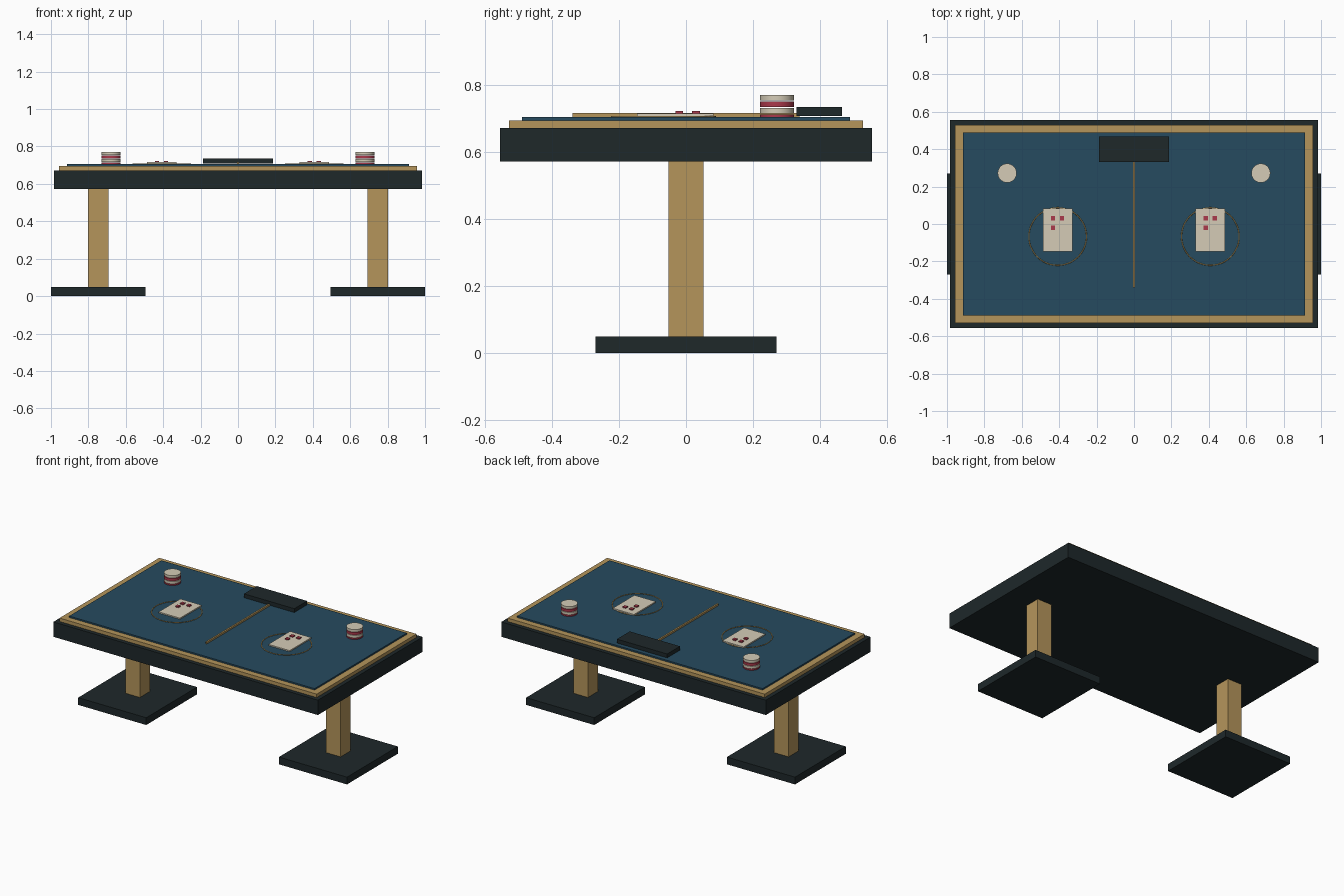
import bpy

if "Cube" in bpy.data.objects:
    bpy.data.objects.remove(bpy.data.objects["Cube"])


def material(name, rgb):
    m = bpy.data.materials.new(name)
    m.diffuse_color = (*rgb, 1)
    m.use_nodes = True
    m.node_tree.nodes["Principled BSDF"].inputs["Base Color"].default_value = m.diffuse_color
    return m


DARK = material("dark_wood", (0.013, 0.021, 0.023))
GOLD = material("gold_wood", (0.46, 0.30, 0.105))
BLUE = material("blue_felt", (0.019, 0.07, 0.115))
CREAM = material("cream", (0.66, 0.60, 0.47))
RED = material("red", (0.40, 0.04, 0.07))


def finish(name, mat):
    ob = bpy.context.object
    ob.name = name
    ob.data.materials.append(mat)
    return ob


def box(name, x, y, z, mat):
    """Box from (min, max) ranges on each axis."""
    bpy.ops.mesh.primitive_cube_add(size=1, location=[sum(r) / 2 for r in (x, y, z)])
    ob = finish(name, mat)
    ob.scale = [r[1] - r[0] for r in (x, y, z)]
    bpy.ops.object.transform_apply(location=False, rotation=False, scale=True)


def centred(c, size):
    return (c - size / 2, c + size / 2)


# Layered table top
box("table_top", (-0.984, 0.984), (-0.557, 0.557), (0.572, 0.672), DARK)
box("rim_trim", (-0.957, 0.957), (-0.53, 0.53), (0.672, 0.695), GOLD)
box("felt_surface", (-0.913, 0.913), (-0.49, 0.49), (0.695, 0.705), BLUE)

# Centre line and dealer tray
box("centre_line", centred(0, 0.011), (-0.34, 0.34), (0.705, 0.717), GOLD)
box("dealer_tray", (-0.187, 0.187), (0.331, 0.467), (0.709, 0.735), DARK)

for side, s in (("left", -1), ("right", 1)):
    # Pedestal
    box(side + "_foot", centred(s * 0.747, 0.506), (-0.27, 0.27), (0, 0.049), DARK)
    box(side + "_leg", centred(s * 0.747, 0.108), (-0.053, 0.053), (0.049, 0.572), GOLD)

    # Betting circle
    bpy.ops.mesh.primitive_torus_add(location=(s * 0.408, -0.067, 0.706),
                                     major_radius=0.154, minor_radius=0.003,
                                     major_segments=48, minor_segments=8)
    finish(side + "_bet_ring", GOLD)
    bpy.ops.object.shade_smooth_by_angle()

    # Playing card with three square pips
    cx = s * 0.408
    box(side + "_card", centred(cx, 0.158), (-0.147, 0.083), (0.708, 0.716), CREAM)
    for i, (dx, y) in enumerate(((-0.025, 0.03), (0.023, 0.03), (-0.025, -0.02))):
        box(f"{side}_card_pip_{i}", centred(cx + dx, 0.023), centred(y, 0.023),
            (0.715, 0.7235), RED)

    # Stack of alternating chips
    for i in range(4):
        bpy.ops.mesh.primitive_cylinder_add(vertices=32, radius=0.051, depth=0.0165,
                                            location=(s * 0.678, 0.272, 0.705 + i * 0.0195))
        finish(f"{side}_chip_{i}", CREAM if i % 2 else RED)
        bpy.ops.object.shade_smooth_by_angle()
